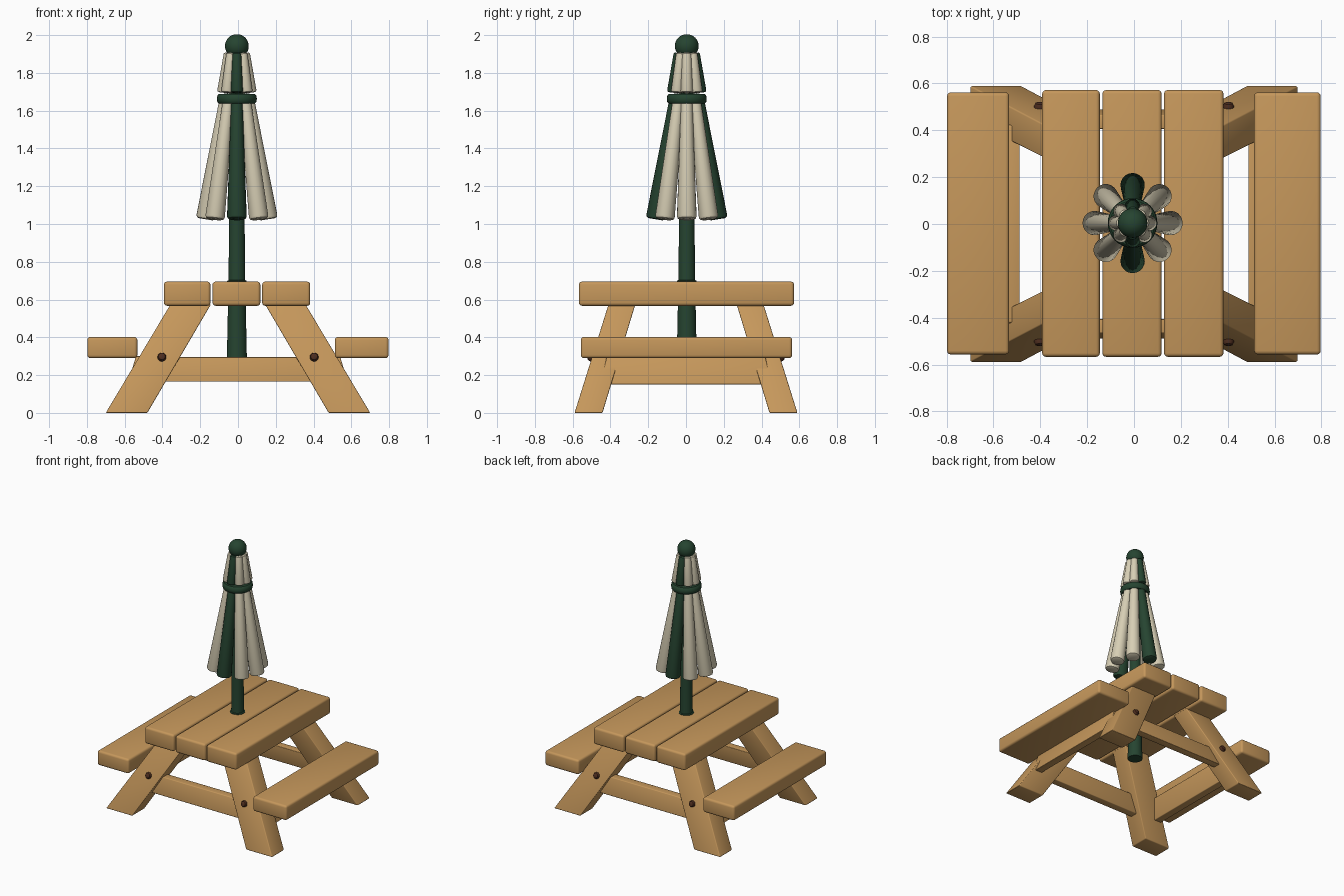
import bpy, bmesh, math
from mathutils import Vector, Matrix

if "Cube" in bpy.data.objects:
    bpy.data.objects.remove(bpy.data.objects["Cube"])

def mat(name, col):
    m = bpy.data.materials.new(name)
    m.diffuse_color = (*col, 1)
    m.use_nodes = True
    m.node_tree.nodes["Principled BSDF"].inputs["Base Color"].default_value = m.diffuse_color
    return m

WOOD = mat("warm wood", (0.56, 0.31, 0.105))
GREEN = mat("dark green", (0.019, 0.058, 0.030))
CREAM = mat("cream cloth", (0.68, 0.62, 0.46))
BOLT = mat("bolt brown", (0.075, 0.026, 0.013))

def finish(name, bm, material, bevel=0, segs=3):
    bmesh.ops.recalc_face_normals(bm, faces=bm.faces)
    if bevel:
        bmesh.ops.bevel(bm, geom=bm.edges[:], offset=bevel, segments=segs,
                        profile=0.5, affect='EDGES')
    me = bpy.data.meshes.new(name)
    bm.to_mesh(me)
    bm.free()
    ob = bpy.data.objects.new(name, me)
    bpy.context.collection.objects.link(ob)
    me.materials.append(material)
    bpy.ops.object.select_all(action='DESELECT')
    ob.select_set(True)
    bpy.context.view_layer.objects.active = ob
    bpy.ops.object.shade_smooth_by_angle(angle=math.radians(40))
    return ob

def beam(name, bottom, top, z0, z1, bevel, sx=1, sy=1):
    """Block between two rectangles (x0, x1, y0, y1) at two heights."""
    bm = bmesh.new()
    rings = []
    for (x0, x1, y0, y1), z in ((bottom, z0), (top, z1)):
        rings.append([bm.verts.new((sx * x, sy * y, z))
                      for x, y in ((x0, y0), (x1, y0), (x1, y1), (x0, y1))])
    a, b = rings
    bm.faces.new(a)
    bm.faces.new(b)
    for i in range(4):
        j = (i + 1) % 4
        bm.faces.new((a[i], a[j], b[j], b[i]))
    return finish(name, bm, WOOD, bevel)

def lathe(name, profile, material, sides=32, matrix=None):
    """Spin (radius, z) points about z; ends are capped."""
    bm = bmesh.new()
    rings = []
    for r, z in profile:
        rings.append([bm.verts.new((r * math.cos(2 * math.pi * i / sides),
                                    r * math.sin(2 * math.pi * i / sides), z))
                      for i in range(sides)])
    for a, b in zip(rings, rings[1:]):
        for i in range(sides):
            j = (i + 1) % sides
            bm.faces.new((a[i], a[j], b[j], b[i]))
    bm.faces.new(rings[0])
    bm.faces.new(rings[-1])
    if matrix:
        bm.transform(matrix)
    return finish(name, bm, material)

# table top planks
for n, (x0, x1) in enumerate(((-0.392, -0.146), (-0.135, 0.118), (0.128, 0.382))):
    r = (x0, x1, -0.567, 0.572)
    beam(f"table_plank_{n + 1}", r, r, 0.567, 0.695, 0.016)

# seats
for name, x0, x1 in (("left_seat", -0.798, -0.533), ("right_seat", 0.513, 0.797)):
    r = (x0, x1, -0.557, 0.562)
    beam(name, r, r, 0.29, 0.402, 0.016)

# splayed legs with bolts
for sx, side in ((-1, "left"), (1, "right")):
    for sy, end in ((-1, "front"), (1, "back")):
        beam(f"{end}_{side}_leg", (0.48, 0.70, 0.442, 0.59), (0.143, 0.357, 0.268, 0.41),
             0.0, 0.575, 0.006, sx, sy)
        m = (Matrix.Translation((sx * 0.403, sy * 0.485, 0.29))
             @ Vector((0, sy, 0.31)).to_track_quat('Z', 'Y').to_matrix().to_4x4())
        lathe(f"{end}_{side}_bolt", [(0.023, 0), (0.023, 0.022), (0.018, 0.032), (0.008, 0.036)],
              BOLT, 16, m)

# rails between the legs
for sy, end in ((-1, "front"), (1, "back")):
    beam(f"{end}_rail", (-0.42, 0.42, 0.43, 0.49), (-0.42, 0.42, 0.405, 0.465),
         0.165, 0.295, 0.005, 1, sy)
for sx, side in ((-1, "left"), (1, "right")):
    beam(f"{side}_rail", (0.525, 0.585, -0.45, 0.45), (0.487, 0.54, -0.42, 0.42),
         0.15, 0.30, 0.005, sx)

# parasol pole, finial and tie band
C = Matrix.Translation((-0.006, 0.004, 0))
lathe("parasol_pole", [(0.053, 0.285), (0.044, 0.72), (0.041, 1.02), (0.038, 1.92)], GREEN, 32, C)
lathe("parasol_collar", [(0.052, 0.68), (0.052, 0.699), (0.044, 0.703)], GREEN, 32, C)
ball = [(0.063 * math.sin(math.pi * i / 16), 1.942 - 0.063 * math.cos(math.pi * i / 16))
        for i in range(1, 16)]
lathe("finial_ball", ball, GREEN, 32, C)
band = [(0.06, 1.638), (0.095, 1.638), (0.103, 1.645), (0.106, 1.662),
        (0.103, 1.680), (0.095, 1.688), (0.06, 1.69)]
lathe("tie_band", band, GREEN, 32, C)

# folded canopy: eight tapered folds in two tiers
def fold(name, ang, r0, z0, w0, r1, z1, w1, material):
    d = Vector((math.cos(ang), math.sin(ang), 0))
    a, b = d * r0 + Vector((0, 0, z0)), d * r1 + Vector((0, 0, z1))
    L = (b - a).length
    m = C @ Matrix.Translation(a) @ (b - a).to_track_quat('Z', 'Y').to_matrix().to_4x4()
    e = w0 * 0.3
    prof = [(w0 - e, 0), (w0 - e * 0.3, e * 0.3), (w0, e), (w1, L - 0.006), (w1 - 0.006, L)]
    lathe(name, prof, material, 20, m)

for i in range(8):
    ang = i * math.pi / 4
    material = GREEN if i in (2, 6) else CREAM
    fold(f"lower_fold_{i + 1}", ang, 0.165, 1.025, 0.052, 0.062, 1.66, 0.030, material)
    fold(f"upper_fold_{i + 1}", ang, 0.072, 1.695, 0.033, 0.044, 1.905, 0.025, material)
